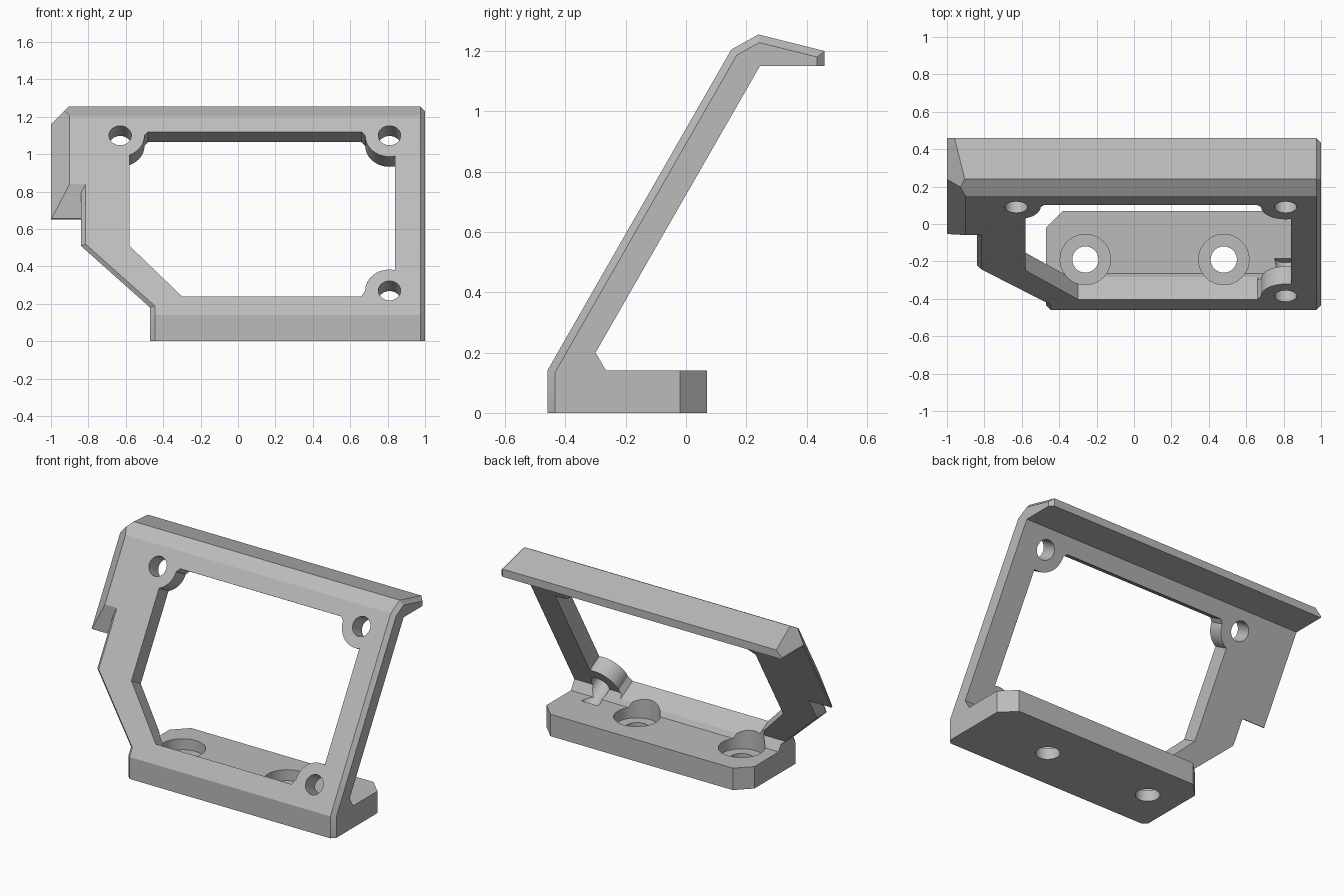
import bpy, bmesh
from math import sin, cos, radians
from mathutils import Vector

old = bpy.data.objects.get("Cube")
if old:
    bpy.data.objects.remove(old)

grey = bpy.data.materials.new("plain_grey")
grey.use_nodes = True
colour = (0.5, 0.5, 0.5, 1)
grey.diffuse_color = colour
grey.node_tree.nodes["Principled BSDF"].inputs["Base Color"].default_value = colour

X, Y, Z = Vector((1, 0, 0)), Vector((0, 1, 0)), Vector((0, 0, 1))
ZERO = Vector((0, 0, 0))


def prism(name, pts, u, v, w, start, end, origin=ZERO):
    """Extrude a 2D outline in the u, v plane along w."""
    bm = bmesh.new()
    rings = [[bm.verts.new(origin + u * a + v * b + w * t) for a, b in pts]
             for t in (start, end)]
    bm.faces.new(rings[0])
    bm.faces.new(rings[1])
    n = len(pts)
    for i in range(n):
        j = (i + 1) % n
        bm.faces.new((rings[0][i], rings[0][j], rings[1][j], rings[1][i]))
    bmesh.ops.recalc_face_normals(bm, faces=bm.faces)
    mesh = bpy.data.meshes.new(name)
    bm.to_mesh(mesh)
    bm.free()
    obj = bpy.data.objects.new(name, mesh)
    obj.data.materials.append(grey)
    bpy.context.collection.objects.link(obj)
    return obj


def combine(target, other, operation):
    """Apply a boolean and discard the second object."""
    mod = target.modifiers.new("combine", "BOOLEAN")
    mod.operation, mod.object, mod.solver = operation, other, "EXACT"
    bpy.context.view_layer.objects.active = target
    bpy.ops.object.modifier_apply(modifier=mod.name)
    bpy.data.objects.remove(other)


def arc(cx, cy, r, a0, a1, steps):
    return [(cx + r * cos(radians(a0 + (a1 - a0) * i / steps)),
             cy + r * sin(radians(a0 + (a1 - a0) * i / steps)))
            for i in range(steps + 1)]


def circle(cx, cy, r, steps=40):
    return arc(cx, cy, r, 0, 360, steps)[:-1]


# Side profile: foot, sloping plate and top lip
front_low, front_high = Vector((-0.46, 0.14)), Vector((0.15, 1.205))
back_low, back_high = Vector((-0.30, 0.20)), Vector((0.245, 1.15))
lip = [(0.24, 1.255), (0.46, 1.20), (0.46, 1.15)]
profile = [(-0.46, 0), front_low, front_high, *lip, back_high, back_low,
           (-0.265, 0.14), (0.07, 0.14), (0.07, 0)]
body = prism("bracket", profile, Y, Z, X, -0.95, 1)

# Front outline with the slanted lower corner
outline = [(-0.47, -0.1), (1.0, -0.1), (1.0, 1.4), (-0.84, 1.4),
           (-0.84, 0.51), (-0.47, 0.18)]
combine(body, prism("outline", outline, X, Z, Y, -1, 1), "INTERSECT")

# Narrow chamfer along the outer front edges
bm = bmesh.new()
bm.from_mesh(body.data)
bm.normal_update()


def is_front(f):
    n = f.normal
    return abs(n.x) < 0.01 and ((n.y < -0.1 and n.z > -0.01)
                                or f.calc_center_median().z > 1.16)


def is_side(f):
    return abs(f.normal.x) > 0.3


rim = [e for e in bm.edges if len(e.link_faces) == 2
       and any(map(is_front, e.link_faces)) and any(map(is_side, e.link_faces))]
bmesh.ops.bevel(bm, geom=rim, offset=0.025, segments=1, affect="EDGES")
bm.to_mesh(body.data)
bm.free()

# Side wing, tapered towards its outer edge
wing_front = front_low.lerp(front_high, (0.84 - 0.14) / 1.065)
wing_back = back_low.lerp(back_high, (0.65 - 0.20) / 0.95)
wing_profile = [wing_front, front_high, *lip, back_high, wing_back,
                wing_back + Vector((-0.012, 0.006))]
wing = prism("wing", wing_profile, Y, Z, X, -1, -0.7)
slope = (front_high - front_low).normalized()
along = Vector((0, slope.x, slope.y))
inward = Vector((0, slope.y, -slope.x))
bm = bmesh.new()
bm.from_mesh(wing.data)
corner = Vector((-1, back_high.x, back_high.y))
for normal in (-inward, Z):
    cut = bmesh.ops.bisect_plane(
        bm, geom=bm.verts[:] + bm.edges[:] + bm.faces[:],
        plane_co=corner + normal * 0.01, plane_no=normal - X, clear_outer=True)
    edges = [g for g in cut["geom_cut"] if isinstance(g, bmesh.types.BMEdge)]
    bmesh.ops.holes_fill(bm, edges=edges)
bmesh.ops.recalc_face_normals(bm, faces=bm.faces)
bm.to_mesh(wing.data)
bm.free()
combine(body, wing, "UNION")

# Window, leaving rounded bosses at three corners
base = Vector((0, front_low.x, front_low.y))
left, right, low, high, boss = -0.63, 0.81, 0.15, 1.106, 0.13
window = [(-0.58, 0.426), (-0.30, 0.115), (0.66, 0.115),
          *arc(right, low, boss, 180, 77, 16),
          *arc(right, high, boss, 283, 180, 16),
          (0.66, 1.129), (-0.48, 1.129),
          *arc(left, high, boss, 0, -67, 12)]
combine(body, prism("window", window, X, along, inward, -0.1, 0.15, base), "DIFFERENCE")

# Screw holes square to the plate
for x, v in ((left, high), (right, high), (right, low)):
    hole = prism("hole", circle(x, v, 0.06), X, along, inward, -0.1, 0.24, base)
    combine(body, hole, "DIFFERENCE")

# Counterbored mounting holes in the foot
for x in (-0.26, 0.48):
    for radius, floor, top in ((0.135, 0.07, 0.3), (0.07, -0.1, 0.2)):
        bore = prism("bore", circle(x, -0.19, radius), X, Y, Z, floor, top)
        combine(body, bore, "DIFFERENCE")

# Clipped rear corners of the foot
for x, s in ((-0.47, 1), (1.0, -1)):
    clip = [(x - s * 0.1, -0.12), (x + s * 0.19, 0.17), (x - s * 0.1, 0.17)]
    combine(body, prism("clip", clip, X, Y, Z, -0.1, 0.145), "DIFFERENCE")

# Smooth the round surfaces and keep the edges crisp
bpy.ops.object.select_all(action="DESELECT")
body.select_set(True)
bpy.context.view_layer.objects.active = body
bpy.ops.object.shade_smooth_by_angle(angle=radians(25))
